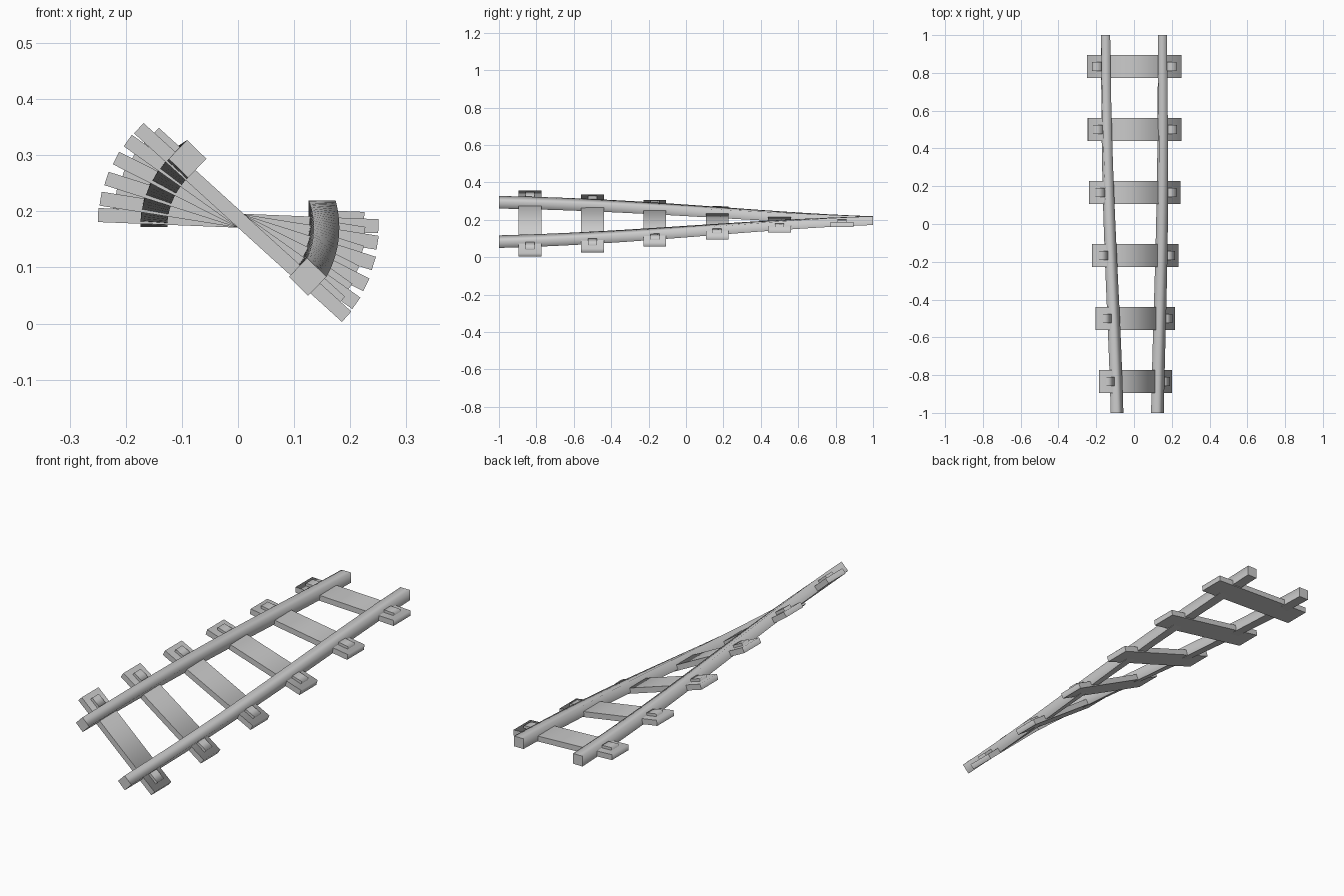
import bpy, bmesh, math

if "Cube" in bpy.data.objects:
    bpy.data.objects.remove(bpy.data.objects["Cube"])

AXIS_Z = 0.171      # height of the twist axis (underside of the sleepers)
TWIST = math.radians(44.5)


def angle(y):
    """Eased twist: full at the front, level at the back."""
    t = (1 - y) / 2
    return TWIST * (0.5 * t + 0.5 * (3 * t * t - 2 * t ** 3))


def turn(x, z, a):
    return (x * math.cos(a) + z * math.sin(a),
            AXIS_Z - x * math.sin(a) + z * math.cos(a))


def loft(name, x0, x1, z0, z1, stations):
    """Box section swept through (y, angle) stations."""
    bm = bmesh.new()
    rings = []
    for y, a in stations:
        ring = []
        for x, z in ((x0, z0), (x1, z0), (x1, z1), (x0, z1)):
            px, pz = turn(x, z, a)
            ring.append(bm.verts.new((px, y, pz)))
        rings.append(ring)
    flat = [bm.faces.new(rings[0]), bm.faces.new(rings[-1][::-1])]
    for r, s in zip(rings, rings[1:]):
        for i in range(4):
            f = bm.faces.new((r[i], s[i], s[(i + 1) % 4], r[(i + 1) % 4]))
            f.smooth = True
    bmesh.ops.recalc_face_normals(bm, faces=bm.faces)
    # crisp end caps and underside edges, soft upper edges
    for f in flat:
        for e in f.edges:
            e.smooth = False
    for r, s in zip(rings, rings[1:]):
        for i in (0, 1):
            bm.edges.get((r[i], s[i])).smooth = False
    mesh = bpy.data.meshes.new(name)
    bm.to_mesh(mesh)
    bm.free()
    ob = bpy.data.objects.new(name, mesh)
    bpy.context.collection.objects.link(ob)
    return ob


# Two twisted rails
SEGMENTS = 32
path = [(y, angle(y)) for y in (-1 + 2 * i / SEGMENTS for i in range(SEGMENTS + 1))]
for side, x in (("left", -0.15), ("right", 0.15)):
    loft(side + "_rail", x - 0.024, x + 0.024, 0.001, 0.048, path)

# Six straight sleepers, each with a fixing block outside both rails
for i in range(6):
    y = -5 / 6 + i / 3
    a = angle(y)
    loft(f"sleeper_{i + 1}", -0.25, 0.25, 0, 0.025, [(y - 0.061, a), (y + 0.061, a)])
    for side, x in (("left", -0.198), ("right", 0.198)):
        loft(f"{side}_fixing_{i + 1}", x - 0.026, x + 0.026, 0.012, 0.037,
             [(y - 0.024, a), (y + 0.024, a)])
